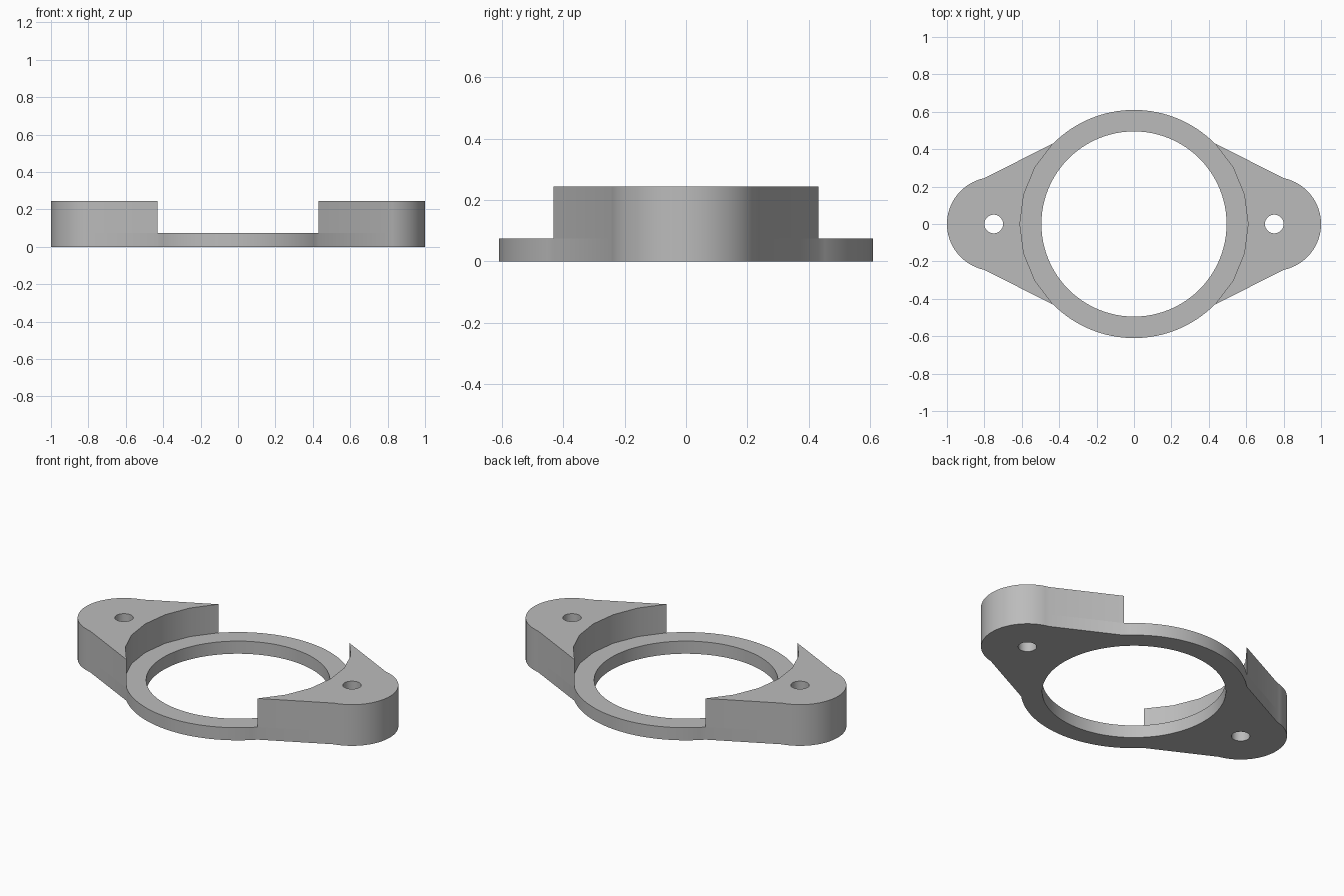
import bpy
import bmesh
from math import sin, cos, radians

cube = bpy.data.objects.get("Cube")
if cube:
    bpy.data.objects.remove(cube, do_unlink=True)

RING_R, BORE_R = 0.61, 0.495
LUG_X, LUG_R, BOLT_R = 0.75, 0.25, 0.05
PLATE_TOP, EAR_TOP = 0.075, 0.245
LUG_ANGLE = 78      # where the straight flank meets the lug round
FLANK_ANGLE = 45    # where the flank meets the ring

grey = bpy.data.materials.new("grey")
grey.use_nodes = True
grey.diffuse_color = (0.5, 0.5, 0.5, 1)
grey.node_tree.nodes["Principled BSDF"].inputs["Base Color"].default_value = (0.5, 0.5, 0.5, 1)


def arc(cx, radius, start, end, steps):
    """Points on an arc about (cx, 0), both ends included."""
    angles = [radians(start + (end - start) * i / steps) for i in range(steps + 1)]
    return [(cx + radius * cos(a), radius * sin(a)) for a in angles]


def circle(cx, radius, steps):
    return arc(cx, radius, 0, 360, steps)[:-1]


def turned(points):
    return [(-x, -y) for x, y in points]


def slab(name, loops, bottom, top):
    """Extrude a filled outline with holes between two heights."""
    curve = bpy.data.curves.new(name, "CURVE")
    curve.dimensions = "2D"
    curve.fill_mode = "BOTH"
    curve.extrude = (top - bottom) / 2
    for loop in loops:
        spline = curve.splines.new("POLY")
        spline.points.add(len(loop) - 1)
        for point, (x, y) in zip(spline.points, loop):
            point.co = (x, y, 0, 1)
        spline.use_cyclic_u = True
    temp = bpy.data.objects.new(name + " outline", curve)
    bpy.context.collection.objects.link(temp)
    bpy.context.view_layer.update()
    mesh = bpy.data.meshes.new_from_object(temp.evaluated_get(bpy.context.evaluated_depsgraph_get()))
    bpy.data.objects.remove(temp, do_unlink=True)

    bm = bmesh.new()
    bm.from_mesh(mesh)
    bmesh.ops.remove_doubles(bm, verts=bm.verts, dist=0.0001)
    bmesh.ops.translate(bm, verts=bm.verts, vec=(0, 0, (top + bottom) / 2))
    bmesh.ops.recalc_face_normals(bm, faces=bm.faces)
    bm.to_mesh(mesh)
    bm.free()
    mesh.name = name
    mesh.materials.clear()
    mesh.materials.append(grey)
    obj = bpy.data.objects.new(name, mesh)
    bpy.context.collection.objects.link(obj)
    bpy.ops.object.select_all(action="DESELECT")
    obj.select_set(True)
    bpy.context.view_layer.objects.active = obj
    bpy.ops.object.shade_smooth_by_angle(angle=radians(30))
    return obj


# Base plate: ring with a rounded lug at each end
lug = arc(LUG_X, LUG_R, -LUG_ANGLE, LUG_ANGLE, 32)
ring_side = arc(0, RING_R, FLANK_ANGLE, 180 - FLANK_ANGLE, 32)
half = lug + ring_side
slab("base_plate",
     [half + turned(half), circle(0, BORE_R, 96),
      circle(LUG_X, BOLT_R, 32), circle(-LUG_X, BOLT_R, 32)],
     0, PLATE_TOP)

# Raised ears on the lugs, hollowed by a coarse arc along the ring
ear = lug + arc(0, RING_R, FLANK_ANGLE, -FLANK_ANGLE, 6)
bolt_hole = circle(LUG_X, BOLT_R, 32)
slab("left_ear", [ear, bolt_hole], PLATE_TOP, EAR_TOP)
slab("right_ear", [turned(ear), turned(bolt_hole)], PLATE_TOP, EAR_TOP)
